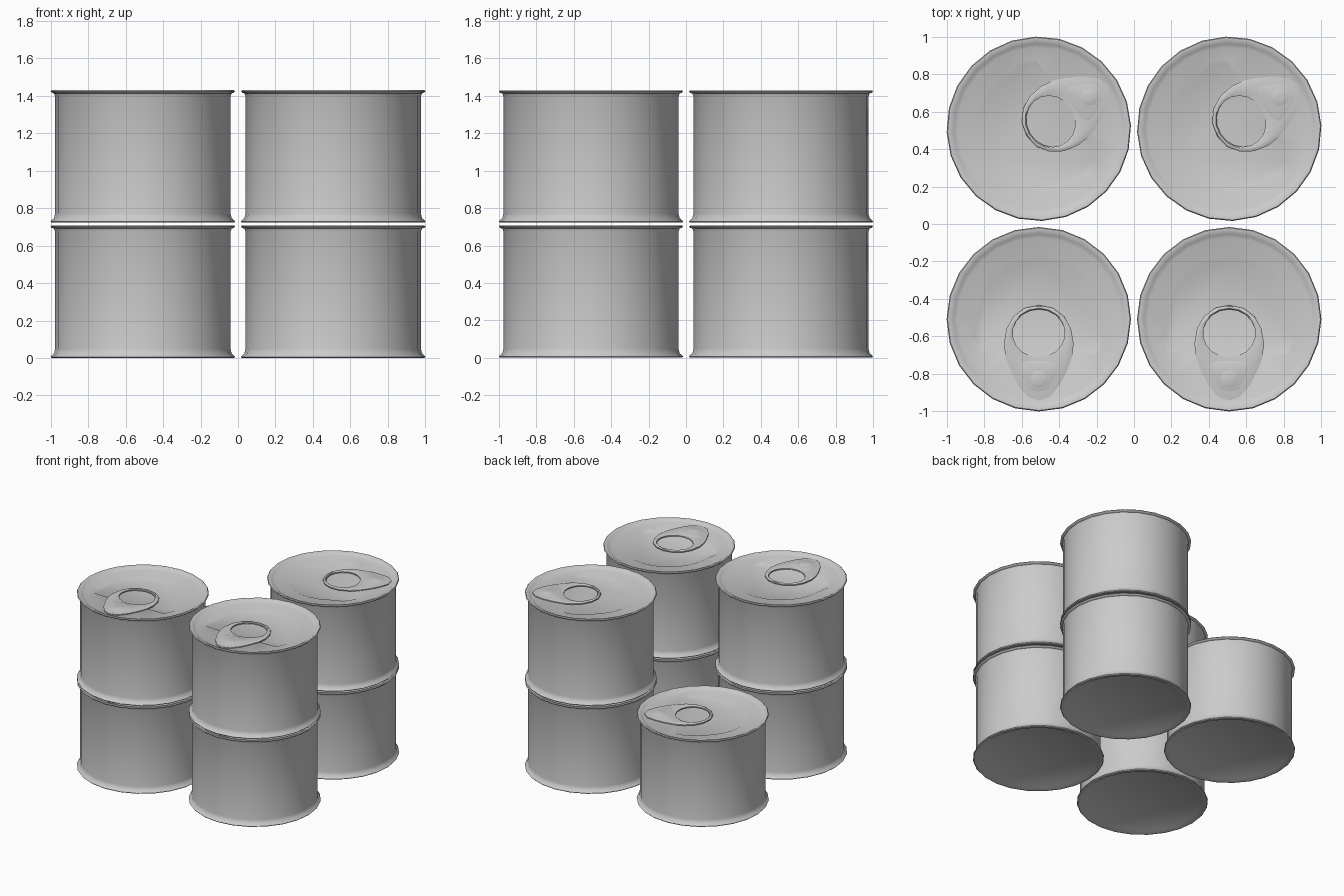
import bpy, bmesh
from math import sin, cos, pi, radians

if "Cube" in bpy.data.objects:
    bpy.data.objects.remove(bpy.data.objects["Cube"])

SIDES = 24
PITCH = 0.722      # vertical distance between stacked cans
OFFSET = 0.508     # can centre distance from the axes


def loft(name, rings, cap=True, loop=False):
    """Skin a list of equal-length closed rings; optionally cap or join the ends."""
    bm = bmesh.new()
    vs = [[bm.verts.new(p) for p in r] for r in rings]
    n = len(rings[0])
    pairs = list(zip(vs, vs[1:]))
    if loop:
        pairs.append((vs[-1], vs[0]))
    for a, b in pairs:
        for i in range(n):
            j = (i + 1) % n
            bm.faces.new((a[i], a[j], b[j], b[i]))
    if cap and not loop:
        bm.faces.new(vs[0])
        bm.faces.new(vs[-1])
    bmesh.ops.recalc_face_normals(bm, faces=bm.faces)
    me = bpy.data.meshes.new(name)
    bm.to_mesh(me)
    bm.free()
    ob = bpy.data.objects.new(name, me)
    bpy.context.collection.objects.link(ob)
    bpy.ops.object.select_all(action='DESELECT')
    bpy.context.view_layer.objects.active = ob
    ob.select_set(True)
    bpy.ops.object.shade_smooth_by_angle(angle=radians(40))
    return ob


def circle(r, z, cy=0.0, n=SIDES):
    return [(r * cos(2 * pi * i / n), cy + r * sin(2 * pi * i / n), z) for i in range(n)]


def panel(z, inset=0.0):
    """Rounded D outline of the pressed opening panel, flat side towards -y."""
    pts = []
    for i in range(SIDES):
        a = 2 * pi * i / SIDES
        s = sin(a)
        r = 0.345
        if s < -0.2:
            r = min(0.375, 0.19 / -s)
        r -= inset
        pts.append((r * cos(a), r * s, z))
    return pts


def mirrored(half, z):
    """Full outline from its right half (top to bottom)."""
    pts = half + [(-x, y) for x, y in half[-2:0:-1]]
    return [(x, y, z) for x, y in pts]


def between(a, b, t):
    return [(p[0] + (q[0] - p[0]) * t, p[1] + (q[1] - p[1]) * t) for p, q in zip(a, b)]


# Can body: bottom, flared seams, wall, lid with pressed panel
profile = [(0.445, 0.012), (0.465, 0.0), (0.487, 0.0), (0.492, 0.006), (0.487, 0.013),
           (0.474, 0.024), (0.468, 0.05), (0.468, 0.675), (0.474, 0.69), (0.487, 0.695),
           (0.492, 0.701), (0.487, 0.707), (0.472, 0.707), (0.455, 0.697), (0.435, 0.688)]
can = loft("can", [circle(r, z) for r, z in profile]
           + [panel(0.688), panel(0.678, 0.022)])

# Pull tab: teardrop plate with a finger hole
outer = [(0, .075), (.075, .06), (.135, .015), (.172, -.05), (.186, -.13),
         (.178, -.2), (.152, -.27), (.112, -.35), (.06, -.413), (0, -.434)]
hole = [(0.14 * cos(a), -0.075 + 0.128 * sin(a))
        for a in (pi / 2 - pi * i / 9 for i in range(10))]
hole[0], hole[-1] = (0, hole[0][1]), (0, hole[-1][1])
tab = loft("pull_tab", [mirrored(outer, 0.686), mirrored(outer, 0.695),
                        mirrored(between(outer, hole, 0.25), 0.700),
                        mirrored(between(outer, hole, 0.75), 0.700),
                        mirrored(hole, 0.695), mirrored(hole, 0.686)], loop=True)

# Pressed pad and rivet on the tail of the tab
pad_half = [(0, -.222), (.09, -.225), (.115, -.245), (.09, -.31), (.055, -.375), (0, -.39)]
pad_top = [(x * 0.85, -.3 + (y + .3) * 0.85) for x, y in pad_half]
pad = loft("tab_pad", [mirrored(pad_half, 0.698), mirrored(pad_top, 0.702)])
rivet = loft("tab_rivet", [circle(r, z, -0.32, 12) for r, z in
                           [(0.055, 0.699), (0.04, 0.704), (0.02, 0.7065)]])

# Seven cans: three stacks of two and one single can at the back left
parts = [can, tab, pad, rivet]
places = [(sx, sy, k) for sx in (-1, 1) for sy in (-1, 1) for k in (0, 1)
          if (sx, sy, k) != (-1, 1, 1)]
for n, (sx, sy, k) in enumerate(places):
    for part in parts:
        ob = part
        if n:
            ob = bpy.data.objects.new(part.name, part.data)
            bpy.context.collection.objects.link(ob)
        ob.location = (sx * OFFSET, sy * OFFSET, k * PITCH)
        ob.rotation_euler.z = radians(122) if sy > 0 else 0
